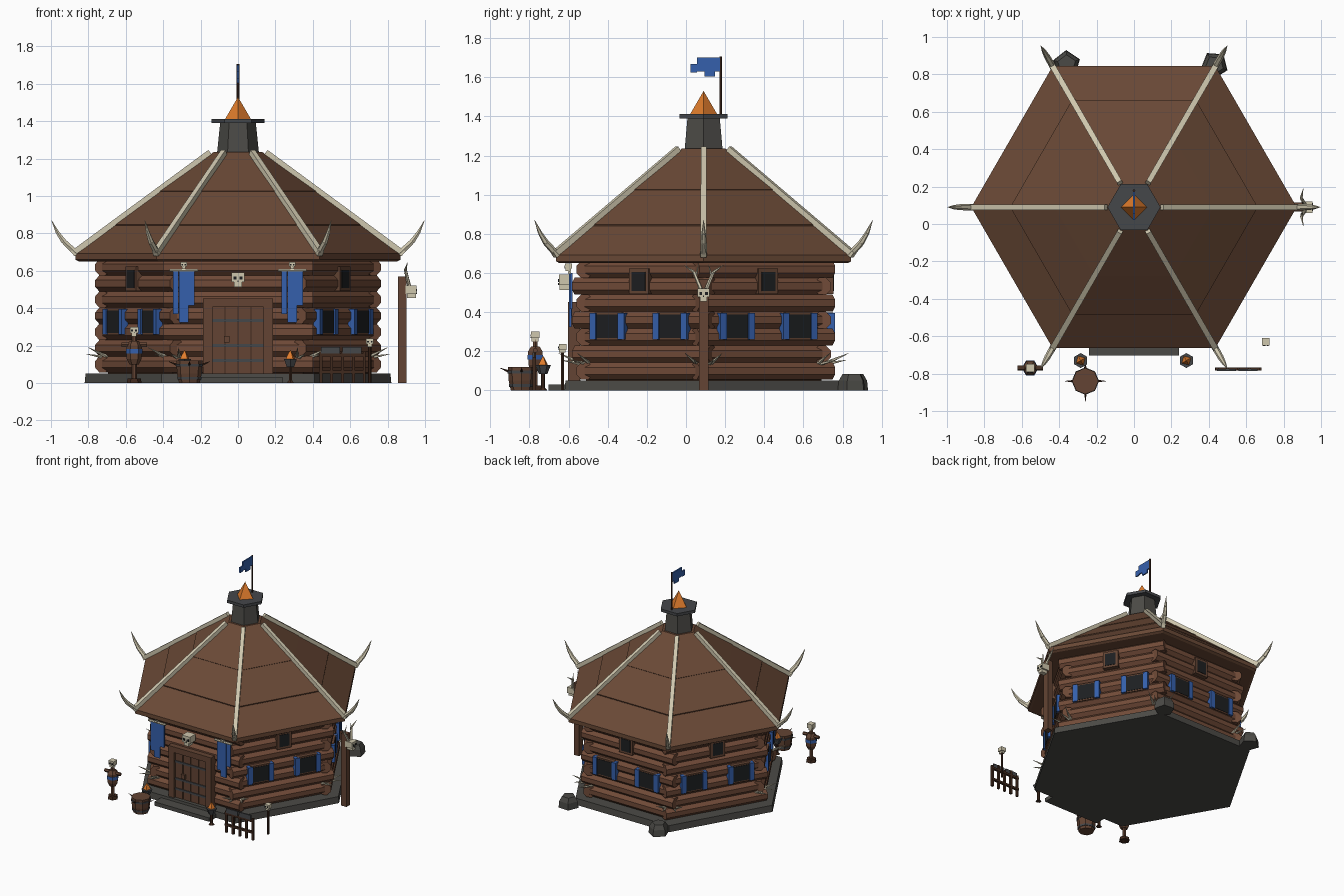
import bpy, bmesh, math
from mathutils import Matrix, Vector

if "Cube" in bpy.data.objects:
    bpy.data.objects.remove(bpy.data.objects["Cube"])

def material(name, hexcode):
    ch = [int(hexcode[i:i + 2], 16) / 255 for i in (0, 2, 4)]
    m = bpy.data.materials.new(name)
    m.diffuse_color = [c / 12.92 if c < .04 else ((c + .055) / 1.055) ** 2.4 for c in ch] + [1]
    m.use_nodes = True
    m.node_tree.nodes["Principled BSDF"].inputs["Base Color"].default_value = m.diffuse_color
    return m

LOG, ROOF = material("log brown", "714b38"), material("roof brown", "6a4936")
PLANK, DARK = material("plank brown", "634433"), material("dark wood", "40291d")
STONE, IRON = material("dark stone", "4b4a46"), material("iron grey", "45474a")
BONE, BLUE = material("bone", "cfc7ae"), material("blue cloth", "3560ac")
FIRE, BLACK = material("fire orange", "e07c2c"), material("window black", "1d1f21")

parts = {}
I = Matrix.Identity(4)

def mesh_of(name, mat):
    if name not in parts:
        parts[name] = (bmesh.new(), mat)
    return parts[name][0]

def box(name, mat, loc, size, M=I):
    bmesh.ops.create_cube(mesh_of(name, mat), size=1,
                          matrix=M @ Matrix.Translation(loc) @ Matrix.Diagonal((*size, 1)))

def lathe(name, mat, prof, n, M=I, phase=0):
    """Low-sided solid of revolution from (radius, z) points, capped at both ends."""
    bm, rings = mesh_of(name, mat), []
    for r, z in prof:
        if r < 1e-5:
            rings.append([bm.verts.new(M @ Vector((0, 0, z)))] * n)
        else:
            rings.append([bm.verts.new(M @ Vector((r * math.cos(phase + math.tau * k / n),
                                                   r * math.sin(phase + math.tau * k / n), z)))
                          for k in range(n)])
    for a, b in zip(rings, rings[1:]):
        for k in range(n):
            q = list(dict.fromkeys([a[k], a[(k + 1) % n], b[(k + 1) % n], b[k]]))
            bm.faces.new(q)
    if prof[0][0] > 1e-5:
        bm.faces.new(rings[0][::-1])
    if prof[-1][0] > 1e-5:
        bm.faces.new(rings[-1])

def rod(name, mat, a, b, r1, r2, n=6, M=I, phase=0):
    a, b = Vector(a), Vector(b)
    R = (b - a).to_track_quat('Z', 'Y').to_matrix().to_4x4()
    lathe(name, mat, [(r1, 0), (r2, (b - a).length)], n, M @ Matrix.Translation(a) @ R, phase)

def at(x, y, z=0, deg=0):
    return Matrix.Translation((x, y, z)) @ Matrix.Rotation(math.radians(deg), 4, 'Z')

def skull(M, w):
    """Blocky skull facing -y, about w wide."""
    box("skulls", BONE, (0, 0, w * .15), (w, w, w * .75), M)
    box("skulls", BONE, (0, -w * .05, -w * .4), (w * .6, w * .8, w * .4), M)
    for s in (-1, 1):
        box("skull_eyes", BLACK, (s * w * .24, -w * .5, w * .1), (w * .24, .006, w * .24), M)
    box("skull_eyes", BLACK, (0, -w * .5, -w * .15), (w * .1, .006, w * .14), M)

CY = .09
hut = at(0, CY)

# Foundation, step and back corner stones
lathe("foundation", STONE, [(.82, 0), (.815, .05)], 6, hut)
box("front_step", STONE, (0, -.66, .015), (.48, .085, .03))
for x, y, d in ((-.36, .855, 20), (.43, .85, 50)):
    lathe("corner_stones", STONE, [(.075, 0), (.07, .05), (.05, .085)], 5, at(x, y, 0, d))

# Wall core and stacked logs with alternating ends
lathe("wall_core", DARK, [(.695, .05), (.695, .66)], 6, hut)
for f in range(6):
    F = at(0, CY, 0, 60 * f)
    for row in range(7):
        h = .40 if (row + f) % 2 == 0 else .355
        z = .1 + row * .0865
        rod("wall_logs", LOG, (-h, -.607, z), (h, -.607, z), .047, .047, 8, F, math.pi / 8)
    if f == 0:
        continue
    # Shuttered windows and small upper window on every side but the front
    for x in (-.185, .185):
        box("window_frames", PLANK, (x, -.635, .328), (.155, .05, .14), F)
        box("window_panes", BLACK, (x, -.659, .328), (.13, .008, .118), F)
        for s in (-1, 1):
            box("shutters", BLUE, (x + s * .083, -.65, .328), (.036, .04, .137), F)
    box("window_frames", PLANK, (0, -.635, .557), (.115, .055, .13), F)
    box("window_panes", BLACK, (0, -.662, .557), (.08, .008, .095), F)

# Door with planks, iron bands and handle
for s in (-1, 1):
    box("door_frame", PLANK, (s * .162, -.572, .25), (.05, .06, .4))
box("door_frame", PLANK, (0, -.572, .43), (.374, .064, .045))
box("door_backing", DARK, (0, -.56, .235), (.28, .04, .37))
for k in range(4):
    box("door_planks", PLANK, (-.1035 + k * .069, -.575, .23), (.064, .025, .36))
for z in (.12, .2, .335):
    box("door_bands", IRON, (0, -.589, z), (.27, .008, .016))
box("door_handle", PLANK, (-.06, -.595, .235), (.03, .016, .035))

# Skull over the door and ragged banners
skull(at(0, -.615, .555), .07)
for x in (-.29, .29):
    rod("banner_rods", BONE, (x - .075, -.595, .603), (x + .075, -.595, .603), .009, .009)
    for dx, w, low, y in ((-.042, .03, .37, -.588), (0, .05, .325, -.592), (.04, .034, .415, -.586)):
        box("banners", BLUE, (x + dx, y, (low + .6) / 2), (w, .012, .6 - low))
    skull(at(x, -.6, .63), .034)

# Roof in three overlapping tiers over a fascia
lathe("roof", ROOF, [(.85, .65), (.87, .66), (.87, .692), (.64, .855)], 6, hut)
lathe("roof", ROOF, [(.655, .832), (.662, .848), (.40, 1.04)], 6, hut)
lathe("roof", ROOF, [(.415, 1.012), (.425, 1.026), (.13, 1.235)], 6, hut)
for r, z in ((.655, .833), (.417, 1.011)):
    lathe("roof_seams", DARK, [(r + .003, z - .004), (r + .006, z + .008)], 6, hut)

# Ridge poles, horns and low wall spikes at each corner
for c in range(6):
    C = at(0, CY, 0, 60 * c)
    rod("ridge_poles", BONE, (.885, 0, .692), (.15, 0, 1.235), .022, .02, 4, C, math.pi / 4)
    pts = [(.86, 0, .69, .018), (.93, 0, .755, .016), (.965, 0, .805, .011), (.997, 0, .87, .001)]
    for a, b in zip(pts, pts[1:]):
        rod("roof_horns", BONE, a[:3], b[:3], a[3], b[3], 6, C)
    for s in (-1, 1):
        rod("wall_spikes", BONE, (.70, s * .04, .14), (.80, s * .095, .19), .011, .001, 5, C)
        rod("wall_spikes", BONE, (.70, s * .03, .135), (.81, s * .05, .155), .011, .001, 5, C)

# Chimney, fire and flag
lathe("chimney", STONE, [(.115, 1.2), (.095, 1.395)], 6, hut)
lathe("chimney_cap", IRON, [(.142, 1.39), (.142, 1.412)], 6, hut)
lathe("chimney_fire", FIRE, [(.07, 1.41), (.035, 1.47), (0, 1.53)], 4, hut)
rod("flag_pole", DARK, (0, .178, 1.4), (0, .178, 1.705), .007, .007)
for y0, y1, z0, z1 in ((.055, .178, 1.63, 1.7), (.022, .055, 1.625, 1.668), (.095, .148, 1.605, 1.63)):
    box("flag", BLUE, (0, (y0 + y1) / 2, (z0 + z1) / 2), (.01, y1 - y0, z1 - z0))

# Antlered skull post on the right side
box("totem_post", PLANK, (.878, CY, .285), (.046, .048, .57))
T = at(.925, CY, .49, 90)
skull(T, .06)
for s in (-1, 1):
    rod("antlers", BONE, (s * .015, .01, .03), (s * .05, .03, .115), .01, .008, 5, T)
    rod("antlers", BONE, (s * .05, .03, .115), (s * .1, .02, .15), .008, .001, 5, T)
    rod("antlers", BONE, (s * .04, .03, .095), (s * .025, .02, .155), .007, .001, 5, T)

# Training dummy
D = at(-.555, -.77)
lathe("dummy_base", DARK, [(.04, 0), (.035, .025)], 6, D)
rod("dummy_pole", PLANK, (0, 0, 0), (0, 0, .26), .014, .014, 6, D)
lathe("dummy_body", PLANK, [(.025, .1), (.04, .13), (.042, .2), (.025, .225)], 6, D)
lathe("dummy_sash", BLUE, [(.045, .158), (.045, .182)], 6, D)
rod("dummy_arms", PLANK, (-.068, 0, .205), (.068, 0, .205), .013, .013, 6, D)
skull(at(-.555, -.77, .277), .045)

# Spiked barrel
B = at(-.26, -.84)
lathe("barrel", PLANK, [(.055, 0), (.066, .05), (.07, .12)], 8, B)
for z, r in ((.025, .064), (.095, .072)):
    lathe("barrel_hoops", IRON, [(r, z - .007), (r + .001, z + .007)], 8, B)
for k in range(4):
    rod("barrel_spikes", DARK, (.06, 0, .095), (.11, 0, .115), .008, .001, 5,
        B @ Matrix.Rotation(k * math.pi / 2, 4, 'Z'))

# Braziers beside the door
for x in (-.285, .28):
    Z = at(x, -.73, 0, 30)
    lathe("brazier_stands", DARK, [(.022, 0), (.01, .015), (.01, .1)], 6, Z)
    lathe("brazier_bowls", IRON, [(.022, .085), (.04, .13)], 6, Z)
    lathe("brazier_fires", FIRE, [(.028, .13), (.018, .15), (0, .178)], 4, Z)

# Rack fence at the right front
for k in range(5):
    box("rack_posts", DARK, (.443 + k * .058, -.775, .085 + .01 * (k % 2)), (.016, .016, .17 + .02 * (k % 2)))
for z in (.06, .15):
    box("rack_rails", DARK, (.557, -.775, z), (.25, .018, .016))
for x in (.495, .61):
    box("rack_blades", IRON, (x, -.78, .175), (.1, .01, .036))

# Skull on a stake
rod("skull_stake", DARK, (.705, -.63, 0), (.705, -.63, .205), .009, .009)
skull(at(.705, -.63, .217), .04)

for name, (bm, mat) in parts.items():
    bmesh.ops.recalc_face_normals(bm, faces=bm.faces)
    me = bpy.data.meshes.new(name)
    bm.to_mesh(me)
    bm.free()
    me.materials.append(mat)
    bpy.context.collection.objects.link(bpy.data.objects.new(name, me))
